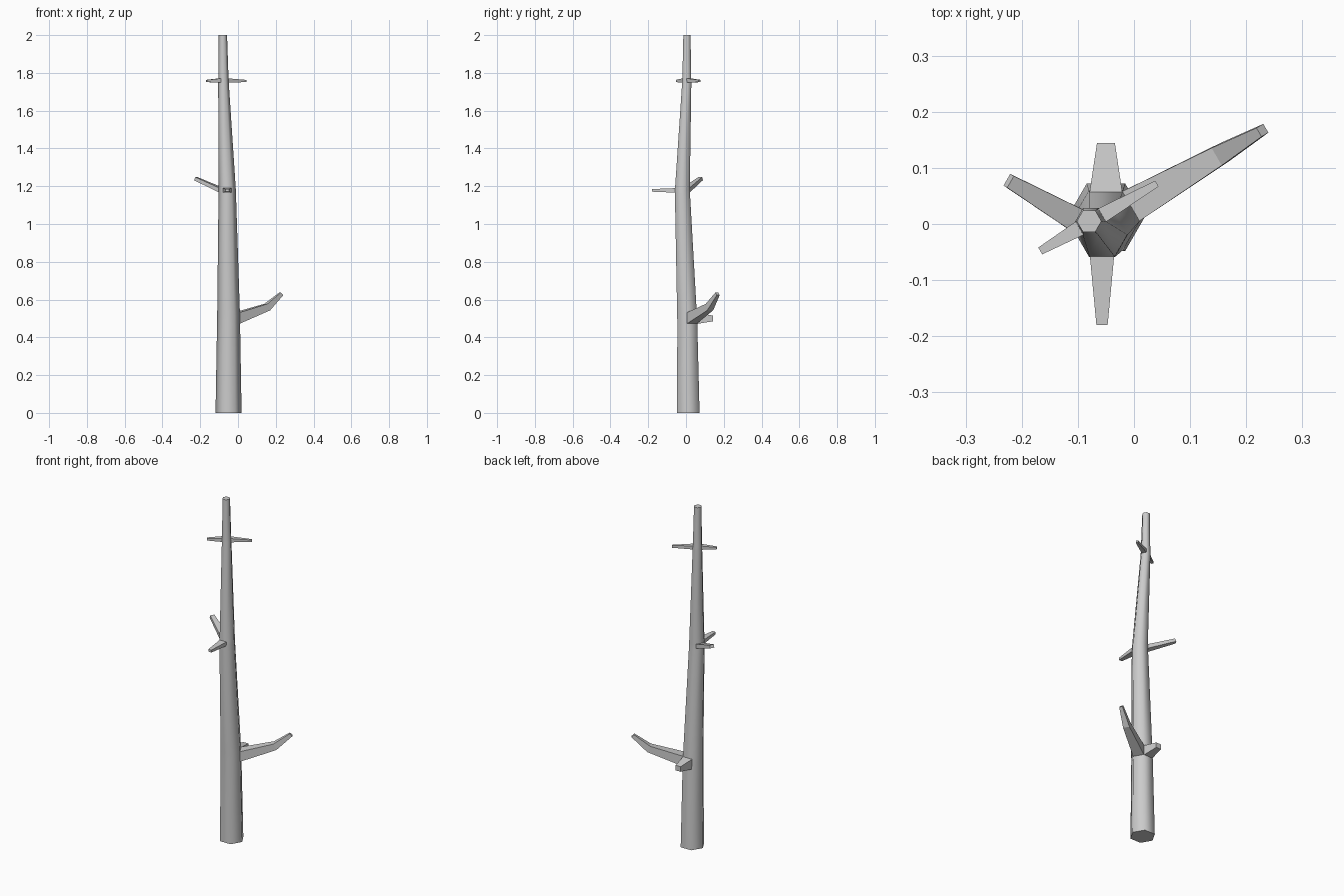
import bpy, bmesh, math
from mathutils import Vector

if "Cube" in bpy.data.objects:
    bpy.data.objects.remove(bpy.data.objects["Cube"])

bark = bpy.data.materials.new("grey_bark")
bark.diffuse_color = (0.6, 0.6, 0.6, 1)
bark.use_nodes = True
bark.node_tree.nodes["Principled BSDF"].inputs["Base Color"].default_value = bark.diffuse_color


def loft(name, rings):
    """Skin a list of vertex rings and cap both ends."""
    bm = bmesh.new()
    loops = [[bm.verts.new(p) for p in ring] for ring in rings]
    n = len(loops[0])
    for a, b in zip(loops, loops[1:]):
        for i in range(n):
            j = (i + 1) % n
            bm.faces.new((a[i], a[j], b[j], b[i]))
    bm.faces.new(loops[0][::-1])
    bm.faces.new(loops[-1])
    bmesh.ops.recalc_face_normals(bm, faces=bm.faces[:])
    mesh = bpy.data.meshes.new(name)
    bm.to_mesh(mesh)
    bm.free()
    mesh.materials.append(bark)
    obj = bpy.data.objects.new(name, mesh)
    bpy.context.collection.objects.link(obj)
    return obj


# Six-sided trunk, slightly crooked: x, y, z, radius
SECTIONS = [(-0.05, 0.012, 0, 0.069), (-0.05, 0.007, 0.47, 0.061),
            (-0.05, 0.005, 0.53, 0.06), (-0.057, -0.019, 1.165, 0.046),
            (-0.057, -0.019, 1.19, 0.045), (-0.077, 0.004, 1.75, 0.028),
            (-0.077, 0.004, 1.77, 0.027), (-0.08, 0.005, 2.0, 0.022)]
trunk = loft("trunk", [[(x + r * math.cos(k * math.pi / 3),
                         y + r * math.sin(k * math.pi / 3), z) for k in range(6)]
                       for x, y, z, r in SECTIONS])
bpy.context.view_layer.objects.active = trunk
trunk.select_set(True)
bpy.ops.object.shade_smooth_by_angle(angle=math.radians(70))


def branch(name, centre, degrees, sections):
    """Tapered box limb; sections are distance, z, half width, half height, tilt."""
    a = math.radians(degrees)
    out = Vector((math.cos(a), math.sin(a), 0))
    side = Vector((-out.y, out.x, 0))
    rings = []
    for d, z, w, h, tilt in sections:
        t = math.radians(tilt)
        up = Vector((0, 0, math.cos(t))) - out * math.sin(t)
        mid = Vector((centre[0], centre[1], z)) + out * d
        rings.append([mid + side * w * s + up * h * v
                      for s, v in ((-1, -1), (1, -1), (1, 1), (-1, 1))])
    loft(name, rings)


# Low limbs
LOW, MID, TOP = (-0.05, 0.006), (-0.057, -0.019), (-0.077, 0.004)
branch("bent_branch", LOW, 30, [(0.045, 0.5, 0.031, 0.03, 0),
                                (0.236, 0.56, 0.018, 0.019, 25),
                                (0.322, 0.63, 0.009, 0.01, 45)])
branch("back_stub", LOW, 90, [(0.045, 0.5, 0.03, 0.03, 0),
                              (0.138, 0.5, 0.016, 0.015, 0)])
# Middle limbs
branch("front_branch", MID, -90, [(0.034, 1.178, 0.022, 0.012, 0),
                                  (0.161, 1.178, 0.01, 0.007, 0)])
branch("raised_branch", MID, 150, [(0.034, 1.178, 0.023, 0.012, 10),
                                   (0.192, 1.24, 0.012, 0.009, 25)])
# Upper limbs
branch("upper_right_branch", TOP, 30, [(0.02, 1.76, 0.014, 0.011, 0),
                                       (0.136, 1.757, 0.006, 0.006, 0)])
branch("upper_left_branch", TOP, 210, [(0.02, 1.76, 0.014, 0.011, 0),
                                       (0.104, 1.757, 0.007, 0.006, 0)])
